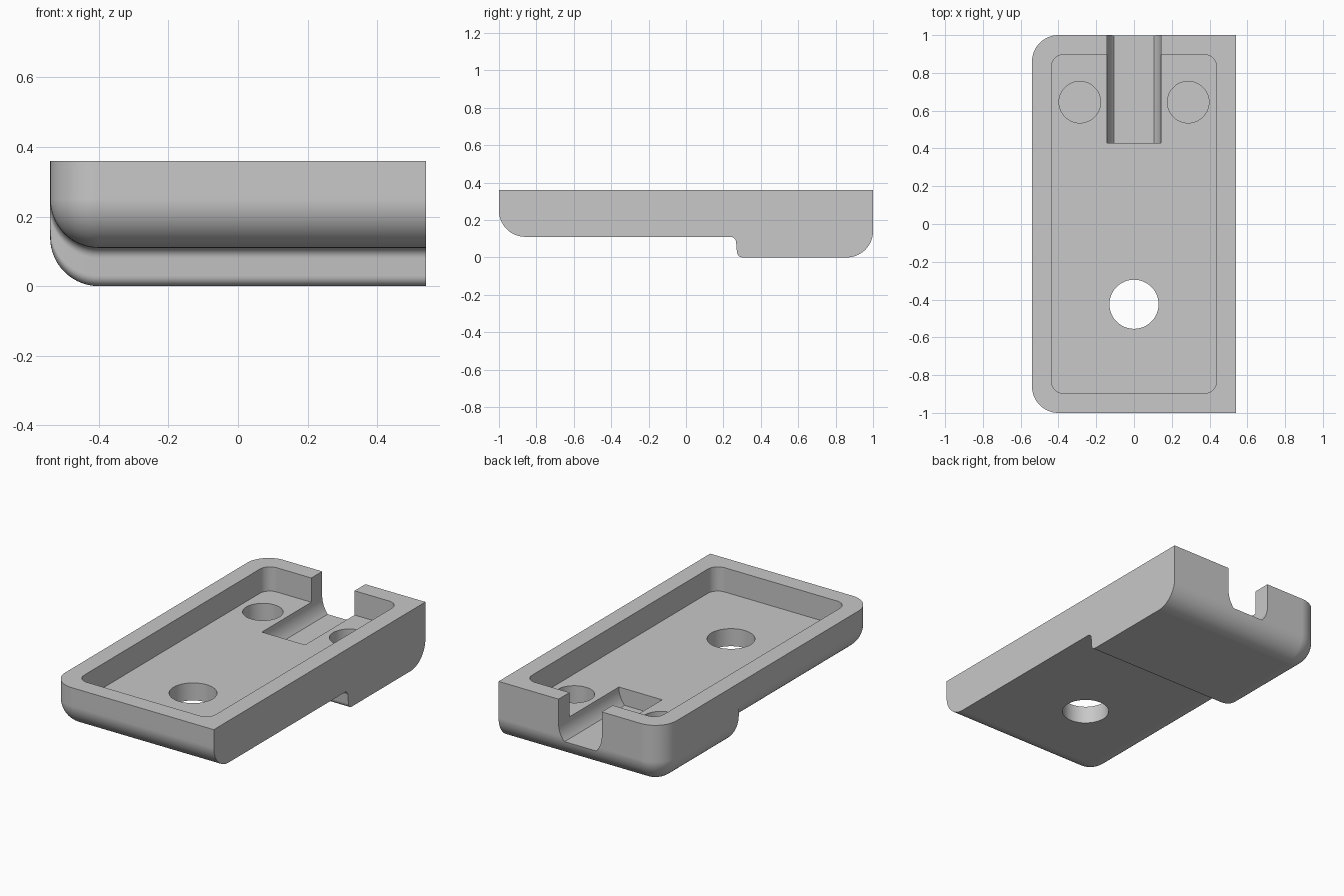
import bpy, bmesh, math

old = bpy.data.objects.get("Cube")
if old:
    bpy.data.objects.remove(old, do_unlink=True)

HALF_X, HALF_Y, TOP = 0.54, 1.0, 0.36
ROUND = 0.14            # outer fillet radius
SHELF = 0.11            # underside height of the thin part
FLOOR = 0.215           # pocket floor height
SEG = 14


def quarter(n):
    return [math.pi / 2 * i / n for i in range(n + 1)]


def arc(cx, cy, r, start, end, n):
    return [(cx + r * math.cos(math.radians(start + (end - start) * i / n)),
             cy + r * math.sin(math.radians(start + (end - start) * i / n)))
            for i in range(n + 1)]


def finish(bm, name):
    bmesh.ops.recalc_face_normals(bm, faces=bm.faces)
    mesh = bpy.data.meshes.new(name)
    bm.to_mesh(mesh)
    bm.free()
    obj = bpy.data.objects.new(name, mesh)
    bpy.context.collection.objects.link(obj)
    return obj


def prism(name, profile, place, start, end):
    """Extrude a 2D profile; place(u, v, w) maps it to space."""
    bm = bmesh.new()
    a, b = [[bm.verts.new(place(u, v, w)) for u, v in profile] for w in (start, end)]
    bm.faces.new(a)
    bm.faces.new(b)
    for i in range(len(a)):
        j = (i + 1) % len(a)
        bm.faces.new((a[i], a[j], b[j], b[i]))
    return finish(bm, name)


def upright(u, v, w):
    return (u, v, w)


def lengthwise(u, v, w):
    return (u, w, v)


# Body: cross-sections (y, underside height, fillet radius) lofted front to back
stations = [(-HALF_Y + ROUND * (1 - math.cos(a)), SHELF, ROUND * math.sin(a))
            for a in quarter(SEG)]
f = 0.03
stations += [(0.238 + f * math.sin(a), SHELF - f + f * math.cos(a), ROUND)
             for a in quarter(6)]
stations += [(0.302 - f * math.cos(a), f - f * math.sin(a), ROUND)
             for a in quarter(6)]
stations += [(HALF_Y - ROUND + ROUND * math.sin(a), 0, ROUND * math.cos(a))
             for a in quarter(SEG)]

bm = bmesh.new()
rings = []
for y, base, r in stations:
    cx, cz = ROUND - HALF_X, base + ROUND
    section = [(HALF_X, TOP), (cx - r, TOP)]
    section += arc(cx, cz, r, 180, 270, SEG) + [(HALF_X, cz - r)]
    rings.append([bm.verts.new((x, y, z)) for x, z in section])
for a, b in zip(rings, rings[1:]):
    for i in range(len(a)):
        j = (i + 1) % len(a)
        bm.faces.new((a[i], a[j], b[j], b[i]))
bmesh.ops.remove_doubles(bm, verts=bm.verts, dist=1e-5)
bmesh.ops.holes_fill(bm, edges=[e for e in bm.edges if e.is_boundary], sides=0)
body = finish(bm, "tray_body")

# Pocket with rounded corners
px, py, pr = 0.437, 0.897, 0.065
outline = []
for sx, sy, start in ((1, 1, 0), (-1, 1, 90), (-1, -1, 180), (1, -1, 270)):
    outline += arc(sx * (px - pr), sy * (py - pr), pr, start, start + 90, 8)
cutters = [prism("pocket_cutter", outline, upright, FLOOR, 0.5)]

# Open channel at the back: round sides, flat bottom
cr, flat = 0.143, 0.105
drop = math.degrees(math.acos(flat / cr))
channel = [(cr, 0.5)] + arc(0, 0.212, cr, 0, -drop, 8)
channel += arc(0, 0.212, cr, drop - 180, -180, 8) + [(-cr, 0.5)]
cutters.append(prism("channel_cutter", channel, lengthwise, 0.43, 1.2))

# Through hole and two blind holes
for name, x, y, r, bottom in (("through_hole_cutter", 0, -0.425, 0.13, -0.2),
                              ("left_hole_cutter", 0.287, 0.645, 0.11, 0.07),
                              ("right_hole_cutter", -0.287, 0.645, 0.11, 0.07)):
    cutters.append(prism(name, arc(x, y, r, 0, 360, 48)[:-1], upright, bottom, 0.3))

bpy.ops.object.select_all(action='DESELECT')
bpy.context.view_layer.objects.active = body
body.select_set(True)
for cutter in cutters:
    cutter.hide_render = True
    mod = body.modifiers.new(cutter.name, 'BOOLEAN')
    mod.operation = 'DIFFERENCE'
    mod.solver = 'EXACT'
    mod.object = cutter
    bpy.ops.object.modifier_apply(modifier=mod.name)
for cutter in cutters:
    bpy.data.objects.remove(cutter, do_unlink=True)

# Single grey finish
grey = bpy.data.materials.new("plain_grey")
grey.use_nodes = True
colour = (0.58, 0.58, 0.58, 1)
grey.diffuse_color = colour
grey.node_tree.nodes["Principled BSDF"].inputs["Base Color"].default_value = colour
body.data.materials.clear()
body.data.materials.append(grey)

bpy.ops.object.shade_smooth_by_angle(angle=math.radians(30))
normals = body.modifiers.new("even_shading", 'WEIGHTED_NORMAL')
normals.keep_sharp = True
